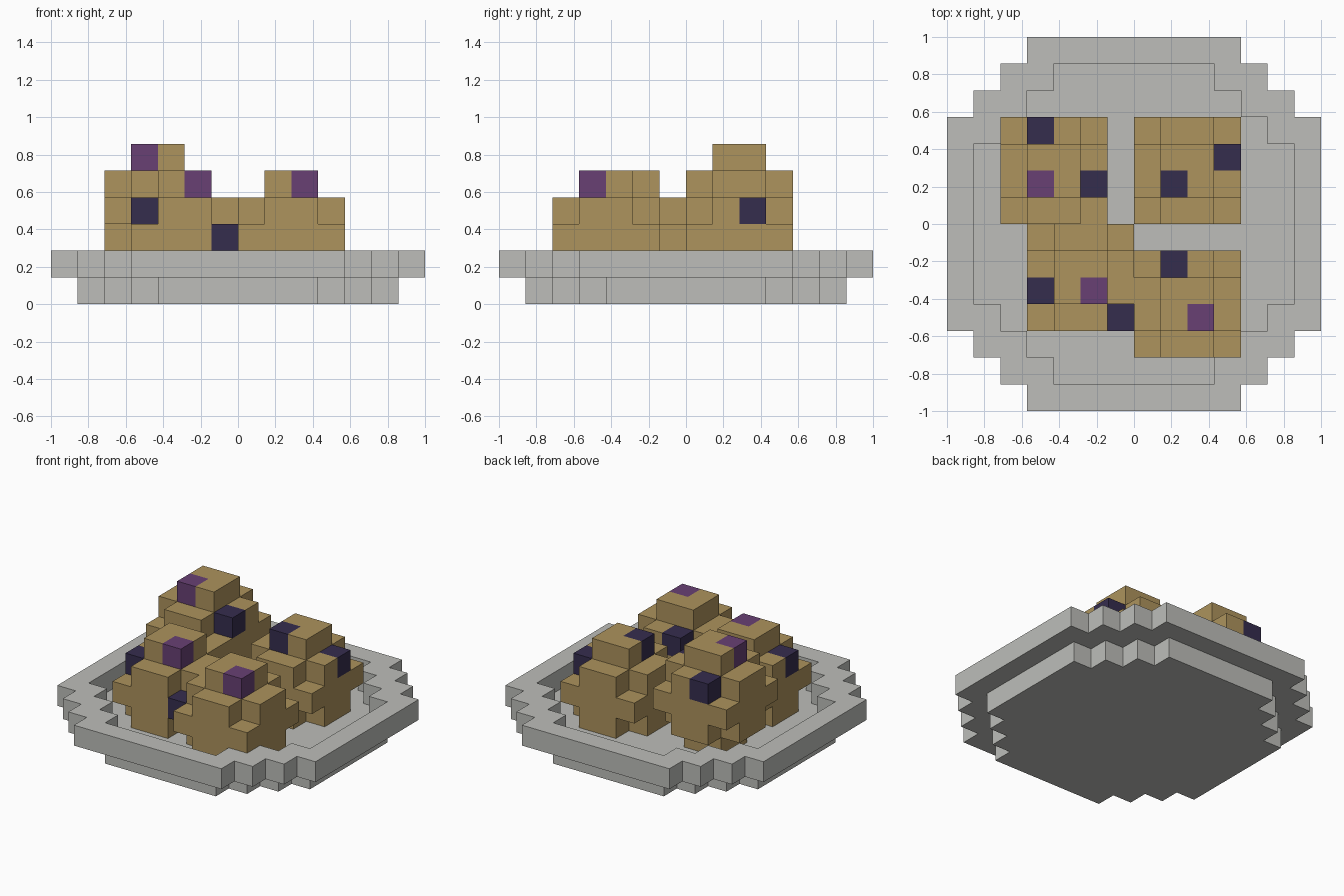
import bpy, bmesh
from math import radians
from mathutils import Vector

if "Cube" in bpy.data.objects:
    bpy.data.objects.remove(bpy.data.objects["Cube"])

U = 1 / 7  # edge length of one block


def material(name, rgb):
    m = bpy.data.materials.new(name)
    m.diffuse_color = (*rgb, 1)
    m.use_nodes = True
    m.node_tree.nodes["Principled BSDF"].inputs["Base Color"].default_value = m.diffuse_color
    return m


GREY = material("plate grey", (0.51, 0.515, 0.49))
TAN = material("baked tan", (0.418, 0.292, 0.109))
NAVY = material("navy berry", (0.036, 0.026, 0.076))
PURPLE = material("purple berry", (0.138, 0.051, 0.175))

AXES = [Vector(v) for v in ((1, 0, 0), (0, 1, 0), (0, 0, 1))]


def build_blocks(name, cells, materials):
    """Outer skin of a set of unit blocks; cells maps (i, j, k) to a material slot."""
    bm = bmesh.new()
    verts = {}

    def vert(p):
        key = tuple(round(c) for c in p)
        if key not in verts:
            verts[key] = bm.verts.new(Vector(key) * U)
        return verts[key]

    for cell, slot in cells.items():
        for a in range(3):
            n, u, v = AXES[a], AXES[(a + 1) % 3], AXES[(a + 2) % 3]
            for side in (0, 1):
                step = n if side else -n
                if tuple(int(c) for c in Vector(cell) + step) in cells:
                    continue
                o = Vector(cell) + n * side
                quad = [o, o + u, o + u + v, o + v]
                if not side:
                    quad.reverse()
                bm.faces.new([vert(p) for p in quad]).material_index = slot
    # merge flat areas, keeping colour borders
    bmesh.ops.dissolve_limit(bm, angle_limit=radians(1), verts=bm.verts[:],
                             edges=bm.edges[:], delimit={'MATERIAL'})
    mesh = bpy.data.meshes.new(name)
    bm.to_mesh(mesh)
    bm.free()
    for m in materials:
        mesh.materials.append(m)
    bpy.context.collection.objects.link(bpy.data.objects.new(name, mesh))


# plate: stepped round floor with a wider raised rim
plate = {}
for i in range(-7, 7):
    for j in range(-7, 7):
        m, n = (c if c >= 0 else -c - 1 for c in (i, j))
        if m + n <= 7 and max(m, n) <= 5:
            plate[(i, j, 0)] = 0
        elif m + n <= 9:
            plate[(i, j, 1)] = 0
build_blocks("plate", plate, [GREY])


def bun(name, x, y, z, navy, purple=(), foot=False):
    """Rounded bun on a 4 x 4 footprint: cross, square, cross, then a small cap."""
    cells = {}
    for i in range(4):
        for j in range(4):
            mid_i, mid_j = i in (1, 2), j in (1, 2)
            layers = [1]
            if mid_i or mid_j:
                layers += [0, 2]
            if mid_i and mid_j:
                layers += [3] + ([-1] if foot else [])
            for k in layers:
                cells[(x + i, y + j, z + k)] = 0
    # berries replace single blocks of the surface
    for slot, berries in ((1, navy), (2, purple)):
        for b in berries:
            cells[b] = slot
    build_blocks(name, cells, [TAN, NAVY, PURPLE])


bun("bun_back_left", -5, 0, 2, [(-4, 3, 4), (-2, 1, 4)], [(-4, 1, 5)], foot=True)
bun("bun_back_right", 0, 0, 1, [(1, 1, 4), (3, 2, 3)])
bun("bun_front_left", -4, -4, 1, [(-4, -3, 3), (-1, -4, 2)], [(-2, -3, 4)])
bun("bun_front_right", 0, -5, 1, [(1, -2, 3)], [(2, -4, 4)])
